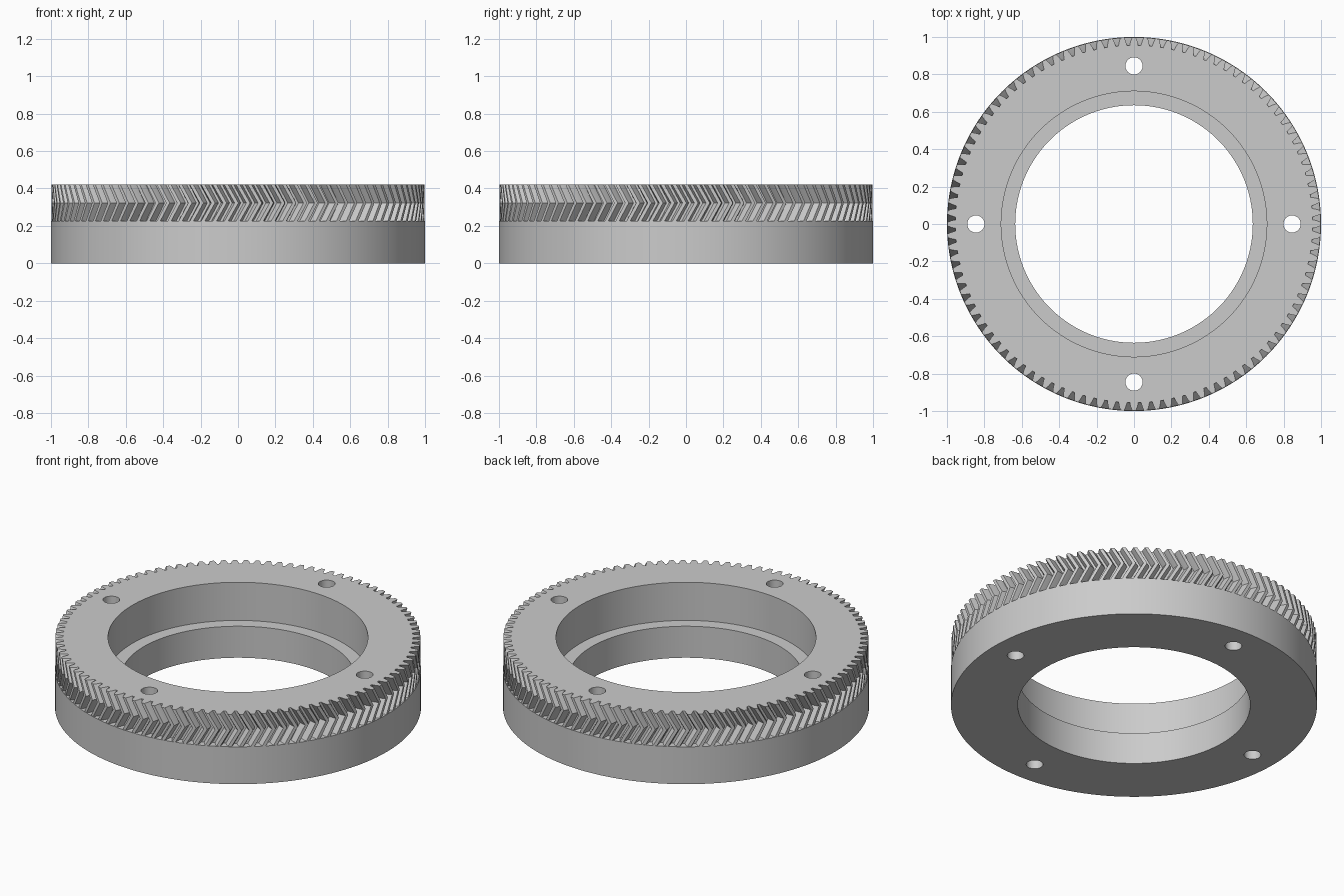
import bpy
import bmesh
from math import cos, sin, pi, radians

cube = bpy.data.objects.get("Cube")
if cube:
    bpy.data.objects.remove(cube, do_unlink=True)

HEIGHT, SHELF, LEDGE = 0.42, 0.225, 0.19
BORE, COUNTERBORE = 0.635, 0.71
TEETH, ROOT, TIP = 100, 0.955, 0.998
TWIST = 0.055

# Single plain grey finish
grey = bpy.data.materials.new("machined grey")
grey.use_nodes = True
COLOUR = (0.6, 0.6, 0.6, 1)
grey.diffuse_color = COLOUR
grey.node_tree.nodes["Principled BSDF"].inputs["Base Color"].default_value = COLOUR


def circle(radius, count=192, centre=(0, 0)):
    return [(centre[0] + radius * cos(2 * pi * i / count),
             centre[1] + radius * sin(2 * pi * i / count)) for i in range(count)]


def tooth_outline(turn):
    """Closed gear outline; each tooth is root, flank, tip, flank, root."""
    pitch = 2 * pi / TEETH
    middle = (ROOT + TIP) / 2
    tooth = [(-0.38, ROOT), (-0.29, middle), (-0.16, TIP),
             (0.16, TIP), (0.29, middle), (0.38, ROOT)]
    return [(r * cos((i + a) * pitch + turn), r * sin((i + a) * pitch + turn))
            for i in range(TEETH) for a, r in tooth]


def stack(name, layers):
    """Solid skinned through matching outlines, given as (outline, z)."""
    bm = bmesh.new()
    rings = [[bm.verts.new((x, y, z)) for x, y in outline] for outline, z in layers]
    for low, high in zip(rings, rings[1:]):
        for i in range(len(low)):
            j = (i + 1) % len(low)
            bm.faces.new((low[i], low[j], high[j], high[i]))
    bm.faces.new(rings[0][::-1])
    bm.faces.new(rings[-1])
    bmesh.ops.recalc_face_normals(bm, faces=bm.faces)
    mesh = bpy.data.meshes.new(name)
    bm.to_mesh(mesh)
    bm.free()
    mesh.materials.append(grey)
    obj = bpy.data.objects.new(name, mesh)
    bpy.context.collection.objects.link(obj)
    return obj


def combine(target, other, operation):
    mod = target.modifiers.new(other.name, "BOOLEAN")
    mod.operation, mod.solver, mod.object = operation, "EXACT", other
    bpy.context.view_layer.objects.active = target
    bpy.ops.object.modifier_apply(modifier=mod.name)
    bpy.data.objects.remove(other, do_unlink=True)


# Plain drum below, herringbone teeth above
ring = stack("herringbone_ring", [(circle(1), 0), (circle(1), SHELF)])
teeth = stack("teeth", [(tooth_outline(0), SHELF),
                        (tooth_outline(TWIST), (SHELF + HEIGHT) / 2),
                        (tooth_outline(0), HEIGHT)])
combine(ring, teeth, "UNION")

# Stepped bore
bore = stack("bore_cutter", [(circle(BORE), -0.1), (circle(BORE), LEDGE),
                             (circle(COUNTERBORE), LEDGE), (circle(COUNTERBORE), 0.5)])
combine(ring, bore, "DIFFERENCE")

# Four bolt holes
for k in range(4):
    centre = (0.845 * cos(k * pi / 2), 0.845 * sin(k * pi / 2))
    outline = circle(0.046, 32, centre)
    combine(ring, stack("bolt_cutter", [(outline, -0.1), (outline, 0.5)]), "DIFFERENCE")

# Smooth walls, crisp edges
bpy.ops.object.select_all(action="DESELECT")
ring.select_set(True)
bpy.context.view_layer.objects.active = ring
bpy.ops.object.shade_smooth_by_angle(angle=radians(20))
